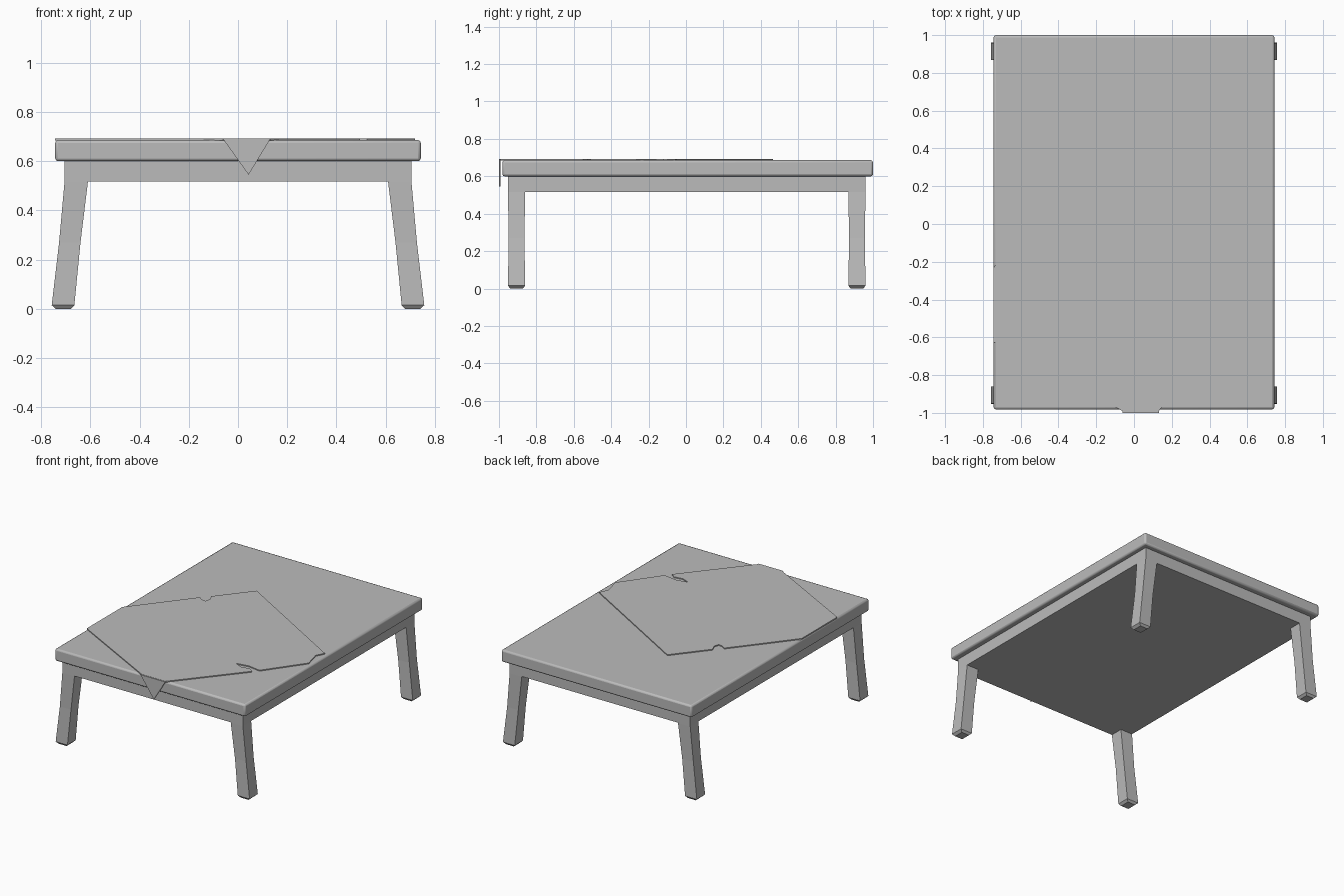
import bpy, bmesh
from mathutils import Vector

cube = bpy.data.objects.get("Cube")
if cube:
    bpy.data.objects.remove(cube, do_unlink=True)

grey = bpy.data.materials.new("plain grey")
grey.use_nodes = True
grey.diffuse_color = (0.5, 0.5, 0.5, 1)
grey.node_tree.nodes["Principled BSDF"].inputs["Base Color"].default_value = (0.5, 0.5, 0.5, 1)


def finish(name, bm):
    bmesh.ops.recalc_face_normals(bm, faces=bm.faces)
    mesh = bpy.data.meshes.new(name)
    bm.to_mesh(mesh)
    bm.free()
    mesh.materials.append(grey)
    obj = bpy.data.objects.new(name, mesh)
    bpy.context.collection.objects.link(obj)
    return obj


def box(name, low, high):
    low, high = Vector(low), Vector(high)
    bm = bmesh.new()
    bmesh.ops.create_cube(bm, size=1)
    for v in bm.verts:
        v.co = (low + high) / 2 + v.co * (high - low)
    return finish(name, bm)


def plate(name, points, push):
    """Thin slab: an outline pushed along a direction."""
    bm = bmesh.new()
    face = bm.faces.new([bm.verts.new(p) for p in points])
    new = bmesh.ops.extrude_face_region(bm, geom=[face], use_keep_orig=True)["geom"]
    bmesh.ops.translate(bm, vec=push, verts=[g for g in new if isinstance(g, bmesh.types.BMVert)])
    return finish(name, bm)


def leg(name, sx, sy):
    # Sections from top to foot: height, inner x, outer x, half depth
    sections = [(0.60, 0.61, 0.705, 0.046), (0.515, 0.61, 0.705, 0.046),
                (0.27, 0.64, 0.727, 0.042), (0.015, 0.665, 0.757, 0.046),
                (0.0, 0.68, 0.74, 0.034)]
    mid = 0.004 + sy * 0.91
    bm = bmesh.new()
    rings = [[bm.verts.new((sx * x, mid + d, z))
              for x, d in ((a, -h), (b, -h), (b, h), (a, h))] for z, a, b, h in sections]
    for top, low in zip(rings, rings[1:]):
        for i in range(4):
            j = (i + 1) % 4
            bm.faces.new((top[i], top[j], low[j], low[i]))
    bm.faces.new(rings[0])
    bm.faces.new(rings[-1])
    finish(name, bm)


# Tabletop with softened edges, and the solid apron below it
top = box("tabletop", (-0.743, -0.982, 0.6), (0.743, 1.0, 0.686))
bevel = top.modifiers.new("soft edges", "BEVEL")
bevel.width = 0.012
bevel.segments = 2
bpy.context.view_layer.objects.active = top
top.select_set(True)
bpy.ops.object.shade_smooth_by_angle()
box("apron", (-0.705, -0.952, 0.517), (0.705, 0.96, 0.602))

# Four splayed legs
for side, sx in (("left", 1), ("right", -1)):
    for end, sy in (("front", -1), ("back", 1)):
        leg(f"{end}_{side}_leg", sx, sy)

# Torn cloth lying on the top, clipped at the right edge
outline = [(-0.743, -0.23), (-0.42, 0.175), (-0.39, 0.155), (-0.36, 0.15),
           (-0.35, 0.185), (-0.37, 0.23), (-0.18, 0.465), (0.72, -0.06),
           (0.69, -0.12), (0.72, -0.24), (0.525, -0.51), (0.43, -0.495),
           (0.34, -0.51), (0.40, -0.535), (0.46, -0.525), (0.495, -0.55),
           (0.135, -0.985), (0.13, -0.992), (-0.06, -0.992), (-0.07, -0.985),
           (-0.743, -0.625)]
plate("cloth", [(x, y, 0.684) for x, y in outline], (0, 0, 0.009))

# Corner of the cloth hanging over the front edge
plate("cloth_hanging_corner", [(-0.062, -0.991, 0.692), (0.132, -0.991, 0.692),
                               (0.043, -0.991, 0.545)], (0, -0.009, 0))
